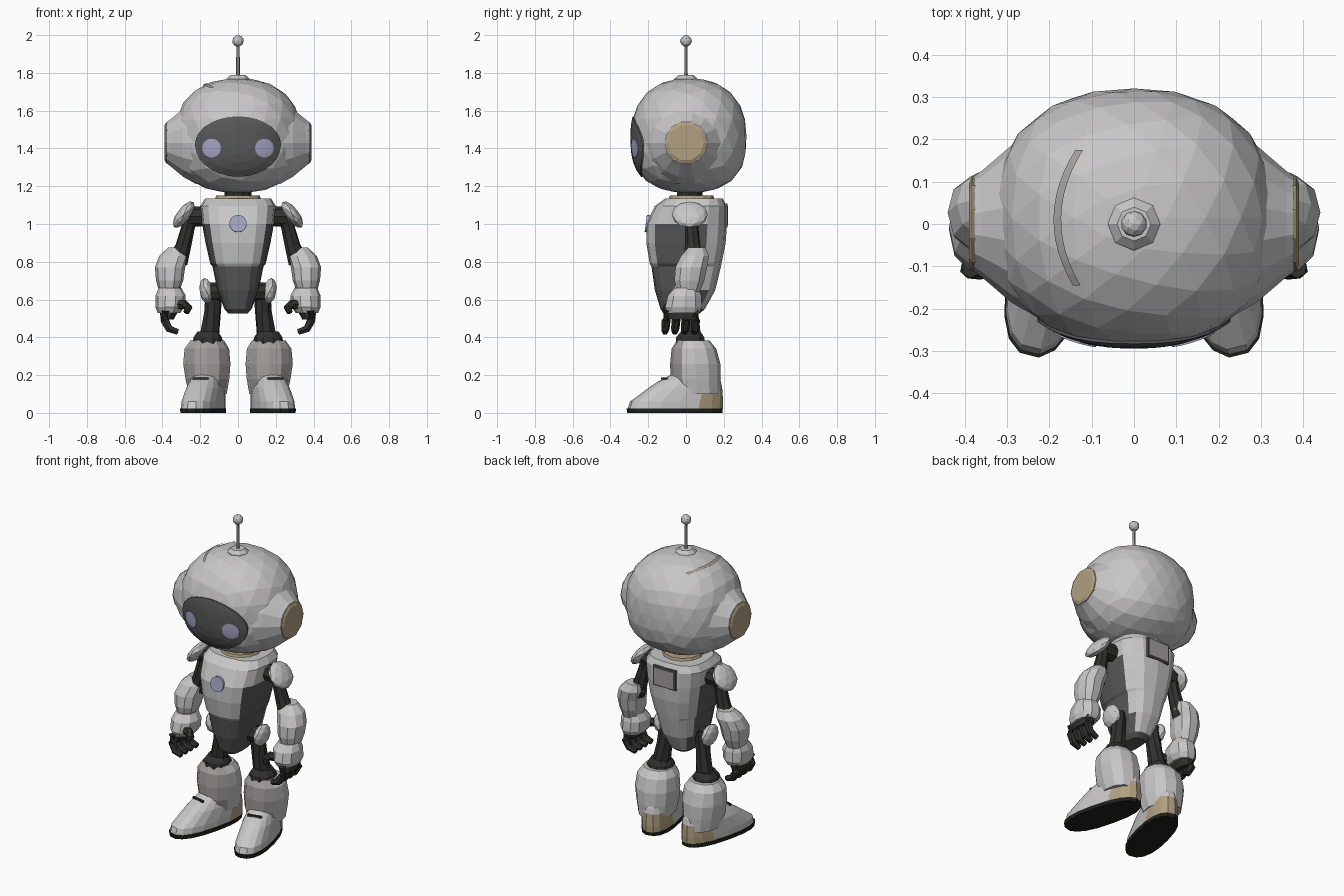
import bpy, bmesh, math
from mathutils import Vector, Matrix

if "Cube" in bpy.data.objects:
    bpy.data.objects.remove(bpy.data.objects["Cube"])

def material(name, rgb):
    m = bpy.data.materials.new(name)
    m.diffuse_color = (*rgb, 1)
    m.use_nodes = True
    m.node_tree.nodes["Principled BSDF"].inputs["Base Color"].default_value = m.diffuse_color
    return m

SHELL = material("light_shell", (0.58, 0.57, 0.57))
WORN = material("worn_shell", (0.36, 0.34, 0.33))
CHARCOAL = material("charcoal", (0.10, 0.10, 0.10))
BLACK = material("black_joint", (0.03, 0.03, 0.027))
SOLE = material("sole_black", (0.014, 0.015, 0.011))
TAN = material("tan", (0.44, 0.35, 0.22))
GLOW = material("pale_lavender", (0.38, 0.38, 0.56))

def finish(name, bm, mats, mirror=False, rule=None):
    """Turn a bmesh into a flat-shaded object, optionally mirrored in x."""
    bmesh.ops.recalc_face_normals(bm, faces=bm.faces)
    bm.normal_update()
    if rule:
        for f in bm.faces:
            f.material_index = rule(f.calc_center_median(), f.normal)
    me = bpy.data.meshes.new(name)
    bm.to_mesh(me)
    bm.free()
    for m in mats:
        me.materials.append(m)
    ob = bpy.data.objects.new(name, me)
    bpy.context.collection.objects.link(ob)
    if mirror:
        ob.modifiers.new("mirror", 'MIRROR')
    return ob

def skin(bm, rings):
    rows = [[bm.verts.new(p) for p in r] for r in rings]
    n = len(rows[0])
    for a, b in zip(rows, rows[1:]):
        for i in range(n):
            bm.faces.new((a[i], a[(i + 1) % n], b[(i + 1) % n], b[i]))
    bm.faces.new(rows[0])
    bm.faces.new(rows[-1])

def loft(name, rings, mats, n=10, p=2.2, mirror=True, rule=None, turn=None):
    """Stack of level rounded rings, each (z, centre x, half width, front y, back y)."""
    bm = bmesh.new()
    out = []
    for z, cx, rx, y0, y1 in rings:
        row = []
        for i in range(n):
            t = 2 * math.pi * i / n
            c, s = math.cos(t), math.sin(t)
            row.append(Vector((cx + rx * math.copysign(abs(c) ** (2 / p), c),
                               (y0 + y1) / 2 + (y1 - y0) / 2 * math.copysign(abs(s) ** (2 / p), s), z)))
        out.append(row)
    skin(bm, out)
    bmesh.ops.recalc_face_normals(bm, faces=bm.faces)
    bm.normal_update()
    if rule:
        for f in bm.faces:
            f.material_index = rule(f.calc_center_median(), f.normal)
    if turn:
        bm.transform(turn)
    return finish(name, bm, mats, mirror)

def tube(name, pts, mat, n=8, mirror=True):
    """Round tube through points (x, y, z, radius)."""
    bm = bmesh.new()
    ps = [Vector(p[:3]) for p in pts]
    out = []
    for i, p in enumerate(ps):
        d = ps[min(i + 1, len(ps) - 1)] - ps[max(i - 1, 0)]
        q = d.to_track_quat('Z', 'Y')
        r = pts[i][3]
        out.append([p + q @ Vector((r * math.cos(2 * math.pi * k / n), r * math.sin(2 * math.pi * k / n), 0))
                    for k in range(n)])
    skin(bm, out)
    return finish(name, bm, [mat], mirror)

def blob(name, c, size, mat, tilt=0, sub=2, mirror=True):
    bm = bmesh.new()
    bmesh.ops.create_icosphere(bm, subdivisions=sub, radius=1)
    bm.transform(Matrix.Translation(c) @ Matrix.Rotation(tilt, 4, 'Y') @ Matrix.Diagonal((*size, 1)))
    return finish(name, bm, [mat], mirror)

def box(name, c, size, mat, mirror=False, turn=Matrix()):
    bm = bmesh.new()
    bmesh.ops.create_cube(bm, size=1)
    bm.transform(turn @ Matrix.Translation(c) @ Matrix.Diagonal((*size, 1)))
    return finish(name, bm, [mat], mirror)

# Head: rounded-box ellipsoid with a fuller jaw
HC, HA, HB, HH, P = Vector((0, 0.015, 1.468)), 0.335, 0.305, 0.303, 2.3

def head_sum(v):
    return abs(v.x / HA) ** P + abs(v.y / HB) ** P + abs(v.z / HH) ** (P if v.z > 0 else 3)

bm = bmesh.new()
bmesh.ops.create_icosphere(bm, subdivisions=3, radius=1)
for v in bm.verts:
    lo, hi = 0.1, 0.8
    for _ in range(30):
        mid = (lo + hi) / 2
        lo, hi = (mid, hi) if head_sum(v.co * mid) < 1 else (lo, mid)
    v.co = HC + v.co * lo
finish("head", bm, [SHELL])

def front_y(x, z):
    dz = z - HC.z
    k = 1 - abs(x / HA) ** P - abs(dz / HH) ** (P if dz > 0 else 3)
    return HC.y - HB * max(k, 0.0) ** (1 / P)

def face_patch(name, cx, cz, rx, up, down, lift, mat, mirror=False, n=28):
    """Thin rounded plate laid over the front of the head."""
    bm = bmesh.new()
    out = []
    for f in (0.03, 0.3, 0.55, 0.8, 1.0, 1.01):
        row = []
        for i in range(n):
            t = 2 * math.pi * i / n
            c, s = math.cos(t) * min(f, 1), math.sin(t) * min(f, 1)
            x, z = cx + rx * c, cz + (up if s > 0 else down) * s
            row.append((x, front_y(x, z) - (lift if f <= 1 else -0.004), z))
        out.append(row)
    skin(bm, out)
    return finish(name, bm, [mat], mirror)

face_patch("visor", 0, 1.42, 0.228, 0.15, 0.17, 0.004, CHARCOAL)
face_patch("eye", 0.14, 1.402, 0.05, 0.05, 0.05, 0.008, GLOW, True, 14)

# Scuff stripe on top of the head
bm = bmesh.new()
prev = None
for i in range(13):
    y = -0.145 + 0.32 * i / 12
    row = []
    for w in (-0.009, 0.009):
        x = -0.181 + 1.9 * (y - 0.01) ** 2 + w
        k = 1 - abs(x / HA) ** P - abs((y - HC.y) / HB) ** P
        row.append(bm.verts.new((x, y, HC.z + HH * k ** (1 / P) + 0.003)))
    if prev:
        bm.faces.new((prev[0], prev[1], row[1], row[0]))
    prev = row
finish("scuff_stripe", bm, [WORN])

# Ears and antenna
tube("ear_housing", [(0.22, 0, 1.43, 0.225), (0.29, 0, 1.43, 0.185), (0.36, 0, 1.43, 0.125),
                     (0.378, 0, 1.43, 0.112)], SHELL, 14)
tube("ear_cap", [(0.37, 0, 1.43, 0.112), (0.382, 0, 1.43, 0.112), (0.39, 0, 1.43, 0.095)], TAN, 10)
tube("antenna_base", [(0, 0, 1.74, 0.066), (0, 0, 1.768, 0.062), (0, 0, 1.788, 0.04)], SHELL, 8, False)
tube("antenna_rod", [(0, 0, 1.78, 0.011), (0, 0, 1.96, 0.008)], WORN, 6, False)
blob("antenna_ball", (0, 0, 1.969), (0.031,) * 3, SHELL, 0, 2, False)

# Neck
tube("neck", [(0, 0.02, 1.08, 0.085), (0, 0.02, 1.14, 0.07), (0, 0.02, 1.2, 0.075)], BLACK, 10, False)
tube("neck_collar", [(0, 0.03, 1.12, 0.125), (0, 0.03, 1.15, 0.115)], TAN, 12, False)

# Torso, with charcoal side panels and abdomen
def torso_rule(c, n):
    if c.z < 0.78 and c.y < 0.09:
        return 1
    return 1 if abs(n.x) > 0.7 and c.y < 0.09 and c.z < 1.0 else 0

loft("torso", [(0.525, 0, 0.05, -0.11, 0.07), (0.55, 0, 0.072, -0.135, 0.10), (0.65, 0, 0.11, -0.165, 0.155),
               (0.775, 0, 0.135, -0.183, 0.185), (0.79, 0, 0.147, -0.192, 0.188), (0.9, 0, 0.172, -0.21, 0.21),
               (1.0, 0, 0.19, -0.21, 0.217), (1.095, 0, 0.2, -0.165, 0.215), (1.135, 0, 0.175, -0.11, 0.195)],
     [SHELL, CHARCOAL], 16, 2.9, False, torso_rule)
tube("chest_light", [(0, -0.19, 1.0, 0.046), (0, -0.213, 1.003, 0.046)], GLOW, 16, False)
box("back_panel_frame", (0, 0.212, 1.045), (0.16, 0.014, 0.125), CHARCOAL)
box("back_panel", (0, 0.216, 1.045), (0.14, 0.014, 0.105), WORN)

# Arms
blob("shoulder_pad", (0.287, 0.02, 1.05), (0.036, 0.095, 0.085), SHELL, math.radians(-38))
tube("shoulder_joint", [(0.15, 0.03, 1.04, 0.05), (0.26, 0.03, 1.04, 0.055)], BLACK)
tube("upper_arm", [(0.25, 0.03, 1.06, 0.045), (0.265, 0.03, 0.98, 0.036), (0.29, 0.035, 0.88, 0.042),
                   (0.32, 0.04, 0.8, 0.055)], BLACK)
loft("forearm", [(0.64, 0.365, 0.052, -0.05, 0.075), (0.7, 0.362, 0.072, -0.065, 0.1), (0.77, 0.36, 0.08, -0.06, 0.115),
                 (0.83, 0.34, 0.078, -0.03, 0.125), (0.875, 0.32, 0.05, 0.01, 0.105)], [SHELL])
loft("wrist_ring", [(0.6, 0.362, 0.05, -0.05, 0.07), (0.68, 0.362, 0.062, -0.056, 0.08)], [TAN])
loft("wrist_cuff", [(0.53, 0.365, 0.06, -0.1, 0.075), (0.56, 0.36, 0.077, -0.115, 0.09),
                    (0.62, 0.357, 0.08, -0.1, 0.085), (0.662, 0.36, 0.06, -0.065, 0.07)], [SHELL])
loft("palm", [(0.495, 0.375, 0.035, -0.1, 0.06), (0.56, 0.36, 0.055, -0.1, 0.07)], [BLACK])
for i in range(4):
    y = -0.105 + 0.052 * i
    tube("finger_%d" % (i + 1), [(0.385, y, 0.54, 0.023), (0.388, y, 0.49, 0.024), (0.365, y - 0.004, 0.445, 0.022),
                                 (0.318, y - 0.006, 0.428, 0.017)], BLACK, 6)
tube("thumb", [(0.34, -0.06, 0.57, 0.028), (0.285, -0.085, 0.575, 0.026), (0.262, -0.1, 0.557, 0.022),
               (0.275, -0.11, 0.53, 0.016)], BLACK, 6)

# Legs
tube("hip_axle", [(0.0, 0, 0.64, 0.05), (0.165, 0, 0.64, 0.05)], BLACK)
blob("hip_cap", (0.168, 0, 0.645), (0.036, 0.07, 0.07), SHELL, math.radians(8))
tube("thigh", [(0.125, 0.01, 0.67, 0.045), (0.135, 0.02, 0.53, 0.045), (0.155, 0.03, 0.38, 0.055)], BLACK)
loft("knee_joint", [(0.34, 0.16, 0.085, -0.06, 0.11), (0.4, 0.16, 0.075, -0.055, 0.1),
                    (0.43, 0.16, 0.055, -0.03, 0.08)], [BLACK])
loft("shin", [(0.1, 0.16, 0.1, -0.06, 0.18), (0.18, 0.162, 0.116, -0.082, 0.184), (0.26, 0.165, 0.125, -0.084, 0.182),
              (0.34, 0.165, 0.118, -0.076, 0.16), (0.382, 0.163, 0.09, -0.05, 0.125)], [SHELL, WORN], 12, 2.2, True,
     lambda c, n: 1 if n.y < -0.4 else 0)

# Feet, toes turned outward, with tan heels
TURN = Matrix.Translation((0.15, 0.08, 0)) @ Matrix.Rotation(math.radians(14), 4, 'Z')
loft("sole", [(0, 0, 0.1, -0.4, 0.113), (0.024, 0, 0.1, -0.405, 0.116)], [SOLE], 18, 2.4, True, None, TURN)
loft("shoe", [(0.022, 0, 0.097, -0.398, 0.116), (0.06, 0, 0.096, -0.385, 0.118), (0.135, 0, 0.09, -0.28, 0.112),
              (0.165, 0, 0.08, -0.235, 0.105), (0.2, 0, 0.07, -0.165, 0.09)], [SHELL, TAN], 18, 2.4, True,
     lambda c, n: 1 if c.y > -0.03 and 0.02 < c.z < 0.135 else 0, TURN)
box("shoe_slot", (0, -0.2, 0.182), (0.085, 0.014, 0.012), BLACK, True, TURN)
